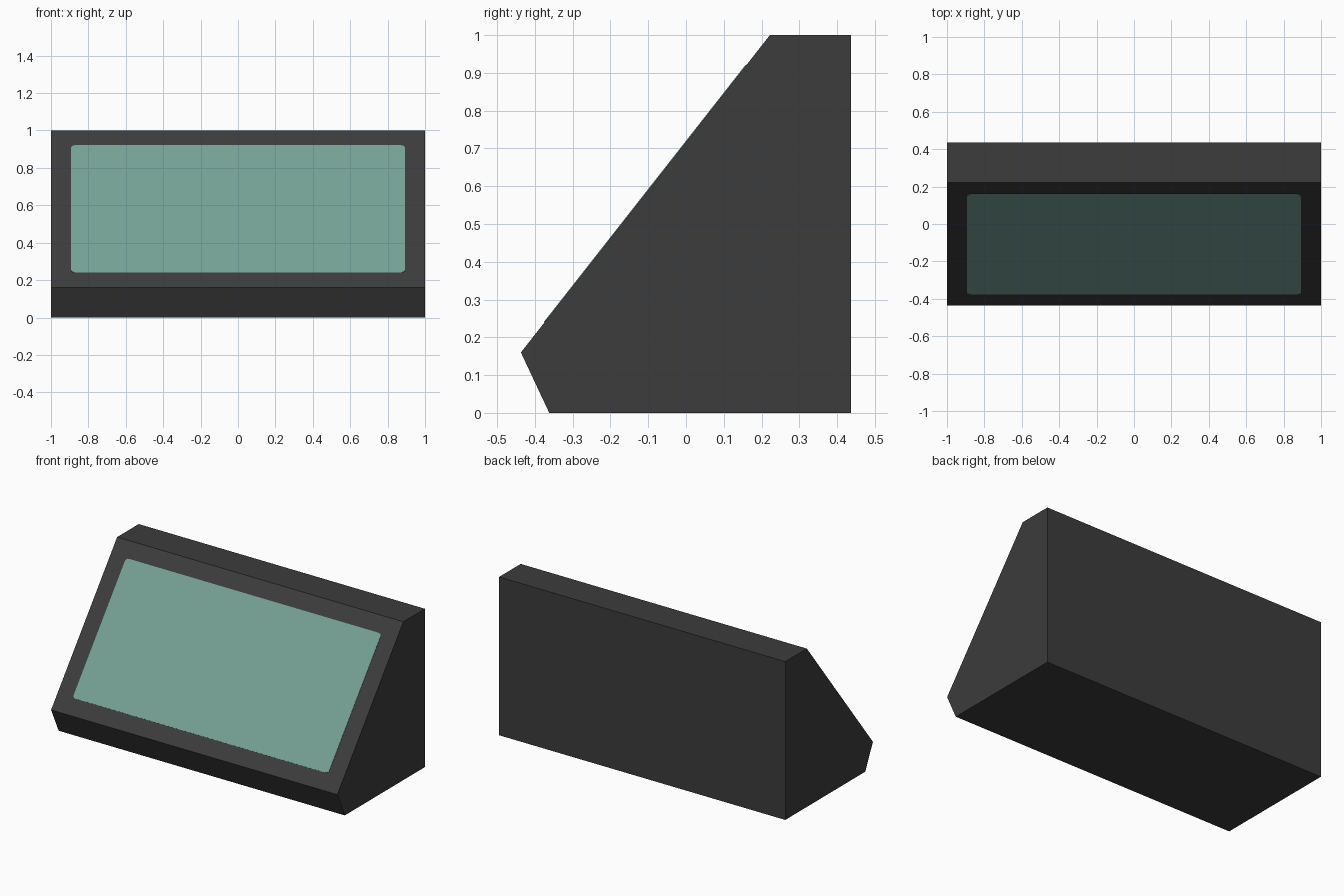
import bpy
import bmesh
from math import cos, sin, pi
from mathutils import Matrix, Vector

old = bpy.data.objects.get("Cube")
if old:
    bpy.data.objects.remove(old, do_unlink=True)


def make_material(name, color):
    mat = bpy.data.materials.new(name)
    mat.use_nodes = True
    mat.diffuse_color = color
    mat.node_tree.nodes["Principled BSDF"].inputs["Base Color"].default_value = color
    return mat


def extruded(name, outline, offset, mat):
    """Extrude a closed outline by an offset vector into a solid part."""
    bm = bmesh.new()
    face = bm.faces.new([bm.verts.new(p) for p in outline])
    result = bmesh.ops.extrude_face_region(bm, geom=[face], use_keep_orig=True)
    moved = [v for v in result["geom"] if isinstance(v, bmesh.types.BMVert)]
    bmesh.ops.translate(bm, verts=moved, vec=offset)
    bmesh.ops.recalc_face_normals(bm, faces=bm.faces)
    mesh = bpy.data.meshes.new(name)
    bm.to_mesh(mesh)
    bm.free()
    mesh.materials.append(mat)
    obj = bpy.data.objects.new(name, mesh)
    bpy.context.collection.objects.link(obj)
    return obj


charcoal = make_material("charcoal", (0.045, 0.045, 0.045, 1))
sea_green = make_material("sea_green", (0.18, 0.36, 0.305, 1))

# Wedge-shaped housing, from its side profile
lip = Vector((0, -0.437, 0.16))
top = Vector((0, 0.222, 1.0))
profile = [(-0.362, 0), lip.yz, top.yz, (0.437, 1.0), (0.437, 0)]
extruded("housing", [(-1, y, z) for y, z in profile], (2, 0, 0), charcoal)

# Rounded screen plate lying on the sloped front
slope = (top - lip).normalized()
across = Vector((1, 0, 0))
normal = across.cross(slope)
centre = lip.lerp(top, (0.58 - lip.z) / (top.z - lip.z))
half_w, half_h, radius, steps = 0.893, 0.34 / slope.z, 0.02, 4
outline = []
for quarter, (sx, sy) in enumerate([(1, 1), (-1, 1), (-1, -1), (1, -1)]):
    for i in range(steps + 1):
        a = (quarter + i / steps) * pi / 2
        u = sx * (half_w - radius) + radius * cos(a)
        v = sy * (half_h - radius) + radius * sin(a)
        outline.append(centre + across * u + slope * v - normal * 0.002)
extruded("screen", outline, normal * 0.004, sea_green)
